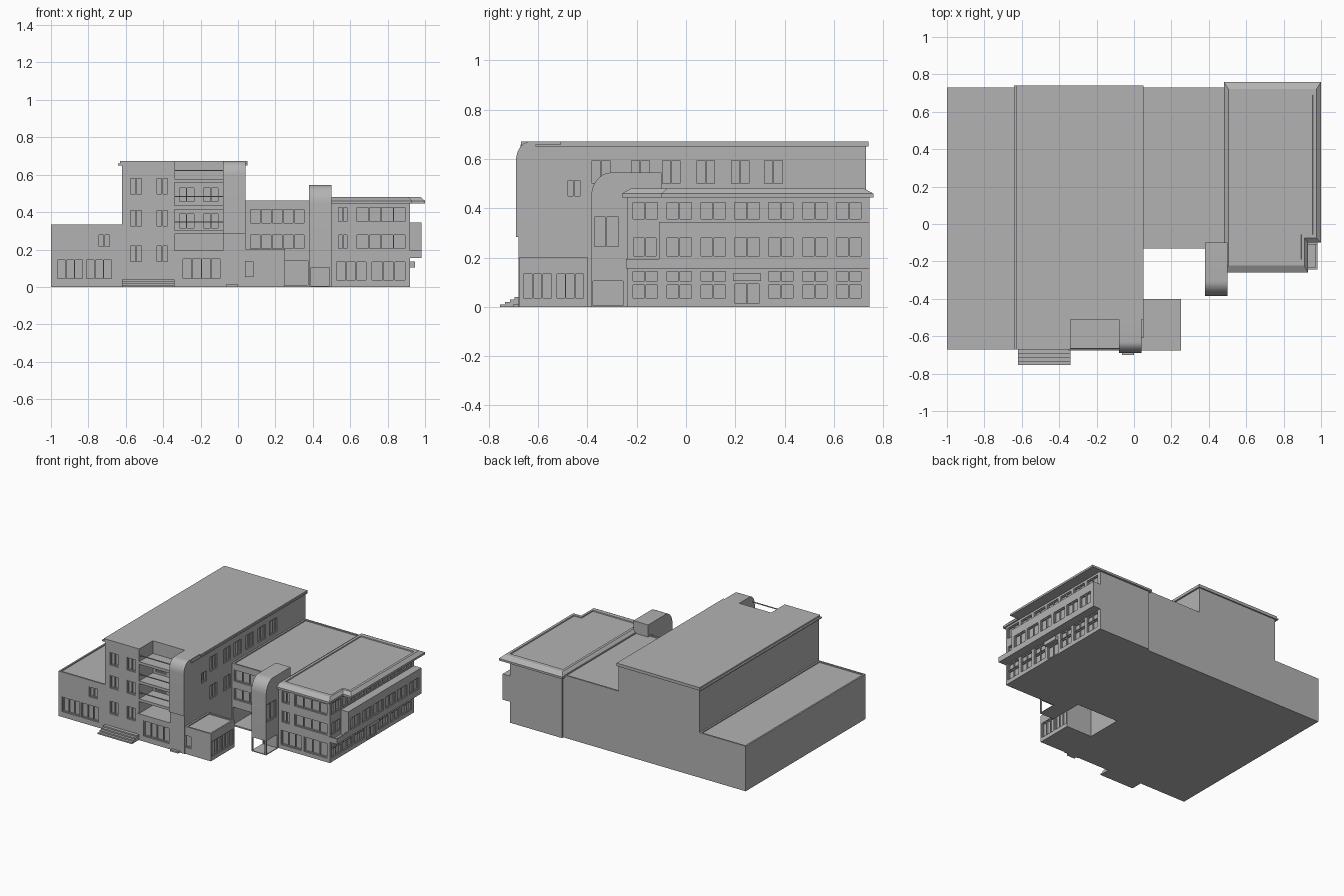
import bpy, bmesh, math

if "Cube" in bpy.data.objects:
    bpy.data.objects.remove(bpy.data.objects["Cube"])

wall = bpy.data.materials.new("light_grey")
wall.use_nodes = True
GREY = (0.45, 0.45, 0.45, 1)
wall.diffuse_color = GREY
wall.node_tree.nodes["Principled BSDF"].inputs["Base Color"].default_value = GREY


def finish(name, bm):
    bmesh.ops.recalc_face_normals(bm, faces=bm.faces)
    me = bpy.data.meshes.new(name)
    bm.to_mesh(me)
    bm.free()
    me.materials.append(wall)
    ob = bpy.data.objects.new(name, me)
    bpy.context.scene.collection.objects.link(ob)
    return ob


def boxes(name, items):
    """One object out of boxes given as x0, x1, y0, y1, z0, z1."""
    bm = bmesh.new()
    for b in items:
        vs = bmesh.ops.create_cube(bm, size=1)["verts"]
        for v in vs:
            v.co = [b[2 * i] if v.co[i] < 0 else b[2 * i + 1] for i in range(3)]
    return finish(name, bm)


def loft(name, rings):
    """Closed solid through rings of equal point count."""
    bm = bmesh.new()
    loops = [[bm.verts.new(p) for p in r] for r in rings]
    n = len(loops[0])
    for a, b in zip(loops, loops[1:]):
        for i in range(n):
            bm.faces.new((a[i], a[(i + 1) % n], b[(i + 1) % n], b[i]))
    bm.faces.new(loops[0])
    bm.faces.new(loops[-1])
    return finish(name, bm)


def prism(name, outline, z0, z1):
    return loft(name, [[(x, y, z) for x, y in outline] for z in (z0, z1)])


def rounded(name, x0, x1, front, back, z0, z1, ry, rz):
    """Block whose upper front edge is a curve."""
    side = [(back, z0), (front, z0)]
    for i in range(11):
        t = math.pi / 2 * i / 10
        side.append((front + ry * (1 - math.cos(t)), z1 - rz * (1 - math.sin(t))))
    side.append((back, z1))
    return loft(name, [[(x, y, z) for y, z in side] for x in (x0, x1)])


def cut(ob, items):
    cutter = boxes("cutter", items)
    cutter.hide_render = True
    mod = ob.modifiers.new("openings", "BOOLEAN")
    mod.operation, mod.solver, mod.object = "DIFFERENCE", "EXACT", cutter
    bpy.context.view_layer.update()
    dg = bpy.context.evaluated_depsgraph_get()
    me = bpy.data.meshes.new_from_object(ob.evaluated_get(dg))
    ob.modifiers.clear()
    ob.data = me
    bpy.data.objects.remove(cutter)


def windows(ob, facing, plane, items, depth=0.015):
    """Cut recesses (u0, u1, z0, z1, panes) and add glazing bars."""
    def place(u0, u1, d0, d1, z0, z1):
        if facing == "side":
            return (plane - d1, plane - d0, u0, u1, z0, z1)
        return (u0, u1, plane + d0, plane + d1, z0, z1)
    bars = []
    for u0, u1, z0, z1, panes in items:
        e = 0.006
        for k in range(panes + 1):
            u = u0 + (u1 - u0 - e) * k / panes
            bars.append(place(u, u + e, 0.006, depth + 0.002, z0, z1))
        for z in (z0, z1 - e):
            bars.append(place(u0, u1, 0.006, depth + 0.002, z, z + e))
    cut(ob, [place(a, b, -0.02, depth, c, d) for a, b, c, d, _ in items])
    boxes(ob.name + "_" + facing + "_window_frames", bars)


def rim(name, x0, x1, y0, y1, z, t=0.012, h=0.008):
    boxes(name, [(x0, x0 + t, y0, y1, z, z + h), (x1 - t, x1, y0, y1, z, z + h),
                 (x0, x1, y0, y0 + t, z, z + h), (x0, x1, y1 - t, y1, z, z + h)])


# Low left wing
left_wing = boxes("left_wing", [(-1, -0.62, -0.67, 0.73, 0, 0.325)])
windows(left_wing, "front", -0.67, [(-0.97, -0.825, 0.04, 0.15, 3), (-0.815, -0.67, 0.04, 0.15, 3),
                                    (-0.75, -0.68, 0.21, 0.285, 2)])
rim("left_wing_parapet", -1, -0.62, -0.67, 0.73, 0.325)

# Tall main block with balcony notch
main = prism("main_block", [(-0.62, -0.67), (-0.34, -0.67), (-0.34, -0.51), (0.04, -0.51),
                            (0.04, 0.73), (-0.62, 0.73)], 0, 0.66)
windows(main, "front", -0.67, [(x, x + 0.07, z, z + 0.095, 2)
                               for x in (-0.58, -0.44) for z in (0.13, 0.32, 0.49)])
windows(main, "front", -0.51, [(x, x + 0.09, z, z + 0.085, 2)
                               for x in (-0.32, -0.19) for z in (0.31, 0.45)])
windows(main, "side", 0.04, [(y - 0.042, y + 0.042, 0.495, 0.6, 2)
                             for y in (-0.345, -0.185, -0.06, 0.08, 0.22, 0.355)]
        + [(-0.485, -0.425, 0.445, 0.52, 2)]
        + [(y - 0.042, y + 0.042, 0.29, 0.39, 2) for y in (-0.345, -0.185)])
prism("main_roof", [(-0.63, -0.67), (-0.34, -0.67), (-0.34, -0.51), (0.04, -0.51), (0.05, -0.51),
                    (0.05, 0.74), (-0.63, 0.74)], 0.65, 0.672)
boxes("roof_eaves", [(-0.642, -0.62, -0.672, 0.74, 0.65, 0.66),
                     (0.03, 0.052, -0.61, 0.74, 0.65, 0.66)])
boxes("balcony_slabs", [(-0.345, -0.075, -0.67, -0.5, z, z + 0.02) for z in (0.283, 0.415, 0.558)])
boxes("balcony_railing", [(-0.34, -0.08, -0.668, -0.662, z, z + 0.006) for z in (0.345, 0.48, 0.62)])

# Curved stair tower
rounded("stair_tower", -0.08, 0.04, -0.69, -0.5, 0.283, 0.672, 0.06, 0.08)
boxes("tower_base", [(-0.08, 0.04, -0.68, -0.5, 0, 0.29)])

# Entrance block, door step and front steps
entry = boxes("entrance_block", [(-0.35, 0.25, -0.675, -0.4, 0, 0.195)])
windows(entry, "front", -0.675, [(-0.30, -0.09, 0.04, 0.155, 4), (-0.065, -0.005, 0.015, 0.14, 1),
                                 (0.03, 0.09, 0.05, 0.14, 1)])
windows(entry, "side", 0.25, [(-0.665, -0.54, 0.03, 0.14, 3), (-0.53, -0.41, 0.03, 0.14, 3)])
rim("entrance_parapet", 0.04, 0.25, -0.675, -0.4, 0.195)
boxes("door_step", [(-0.065, 0.0, -0.7, -0.67, 0, 0.012)])
boxes("front_steps", [(-0.62, -0.34, -0.755 + 0.02 * i, -0.66, 0.01 * i, 0.01 * (i + 1))
                      for i in range(4)])

# Middle block with open ground floor
middle = boxes("middle_block", [(0.03, 0.5, -0.13, 0.73, 0, 0.455)])
cut(middle, [(0.05, 0.375, -0.2, 0.08, 0.01, 0.14)])
windows(middle, "front", -0.13, [(0.06, 0.36, z, z + 0.085, 5) for z in (0.2, 0.335)])
rim("middle_parapet", 0.04, 0.49, -0.13, 0.73, 0.455)

# Curved link tower standing on an open base
link = rounded("link_tower", 0.38, 0.5, -0.385, -0.1, 0, 0.545, 0.08, 0.1)
cut(link, [(0.39, 0.488, -0.5, -0.255, 0.006, 0.105)])
cut(link, [(0.3, 0.6, -0.377, -0.256, 0.006, 0.105)])
windows(link, "side", 0.5, [(-0.382 + 0.004, -0.268, 0.24, 0.37, 2)])

# Right wing
right_wing = boxes("right_wing", [(0.495, 0.92, -0.24, 0.745, 0, 0.455)])
columns = [-0.165 + 0.1375 * i for i in range(7)]
side = [(y - 0.056, y + 0.056, 0.35, 0.43, 2) for y in columns]
for i, y in enumerate(columns):
    if i == 3:
        side.append((y - 0.055, y + 0.055, 0.008, 0.1, 2))
    else:
        side += [(y - 0.056, y + 0.056, 0.03, 0.095, 2), (y - 0.056, y + 0.056, 0.1, 0.15, 2)]
side.append((-0.22, -0.115, 0.2, 0.285, 2))
windows(right_wing, "side", 0.92, side)
windows(right_wing, "front", -0.24,
        [(0.53, 0.59, z, z + 0.085, 2) for z in (0.2, 0.345)]
        + [(0.63, 0.9, z, z + 0.085, 4) for z in (0.2, 0.345)]
        + [(0.52, 0.69, 0.03, 0.14, 3), (0.71, 0.9, 0.03, 0.14, 3)])

# Projecting bay, corner balcony and door canopy
bay = boxes("side_bay", [(0.91, 0.98, -0.11, 0.745, 0.155, 0.345)])
windows(bay, "side", 0.98, [(y - 0.056, y + 0.056, 0.2, 0.285, 2) for y in columns[1:]])
boxes("corner_balcony", [(0.91, 0.98, -0.243, -0.1, 0.155, 0.165),
                         (0.97, 0.98, -0.243, -0.1, 0.155, 0.195),
                         (0.91, 0.98, -0.243, -0.233, 0.155, 0.195)])
boxes("door_canopy", [(0.91, 0.945, 0.19, 0.305, 0.105, 0.135)])

# Sloped roof of the right wing
def ring(d, e, z):
    """Roof outline moved in by d, with an extra e along y at the ends."""
    a, b = 0.48 + d, 0.93 - d * 0.8
    return [(a, -0.26 + d + e, z), (b, -0.26 + d + e, z), (b, -0.1 + d, z),
            (1 - d, -0.1 + d, z), (1 - d, 0.76 - d - e, z), (a, 0.76 - d - e, z)]


loft("right_wing_roof", [ring(0, 0, 0.445), ring(0, 0, 0.46), ring(0.024, 0.014, 0.481),
                         ring(0.043, 0.026, 0.481), ring(0.045, 0.026, 0.474)])

# Keep crisp edges while smoothing the curved fronts
for name in ("stair_tower", "link_tower"):
    ob = bpy.data.objects[name]
    bpy.ops.object.select_all(action="DESELECT")
    ob.select_set(True)
    bpy.context.view_layer.objects.active = ob
    bpy.ops.object.shade_smooth_by_angle(angle=math.radians(30))
